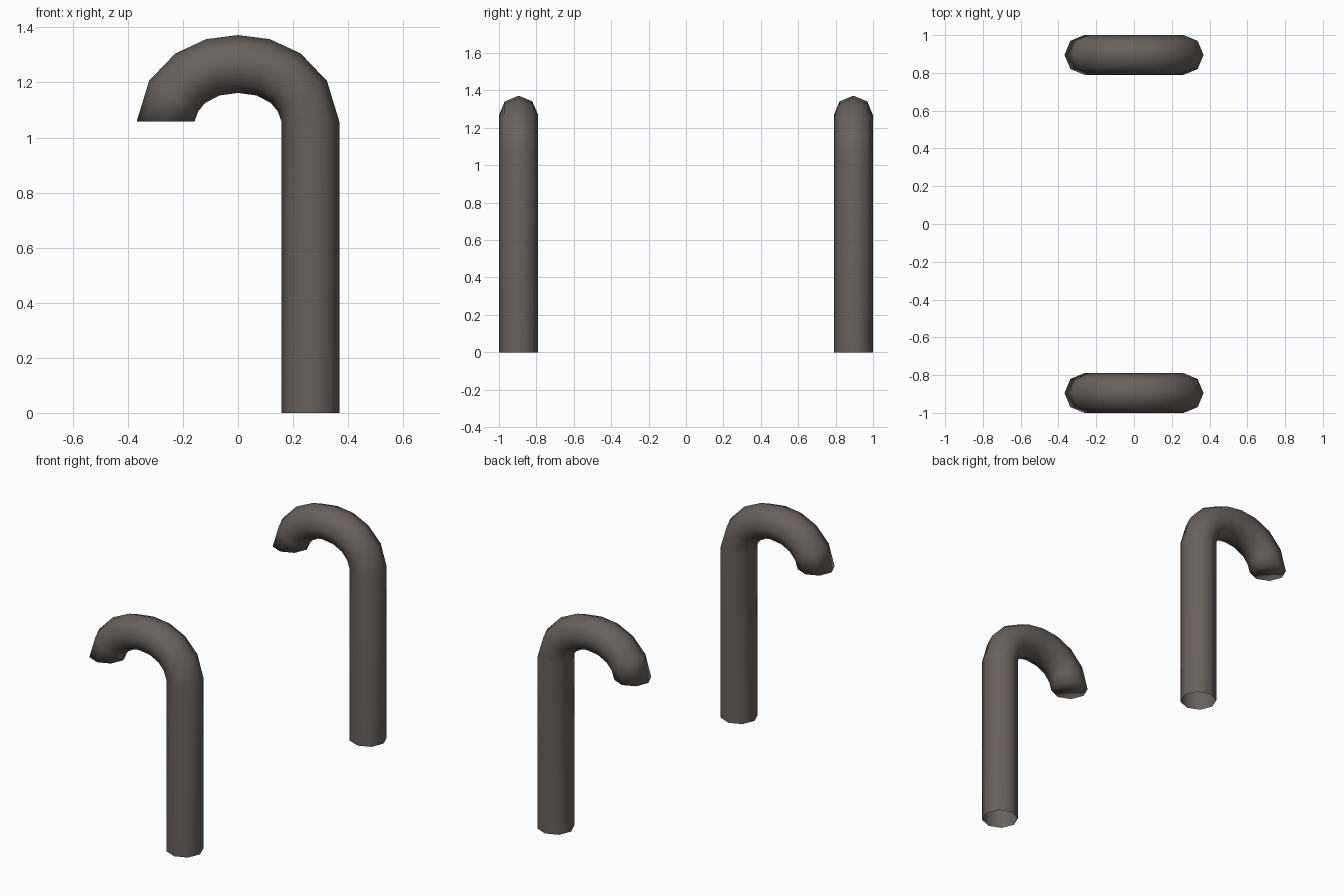
import bpy, bmesh, math

if "Cube" in bpy.data.objects:
    bpy.data.objects.remove(bpy.data.objects["Cube"])

SIDES = 8
RADIUS = 0.105

metal = bpy.data.materials.new("dark warm grey")
metal.diffuse_color = (0.14, 0.12, 0.11, 1)
metal.use_nodes = True
metal.node_tree.nodes["Principled BSDF"].inputs["Base Color"].default_value = metal.diffuse_color

# Centre line rings: x, z, angle of the outward direction in degrees
quarter = [(0.263, 1.058, 0), (0.234, 1.150, 32), (0.174, 1.215, 59), (0.092, 1.255, 77)]
rings = [(0.263, 0.0, 0)] + quarter + [(0, 1.267, 90)]
rings += [(-x, z, 180 - a) for x, z, a in reversed(quarter)]


def build_hook(name, y):
    bm = bmesh.new()
    loops = []
    for x, z, angle in rings:
        a = math.radians(angle)
        loop = []
        for i in range(SIDES):
            t = 2 * math.pi * i / SIDES
            out = RADIUS * math.cos(t)
            loop.append(bm.verts.new((x + out * math.cos(a),
                                      RADIUS * math.sin(t),
                                      z + out * math.sin(a))))
        loops.append(loop)
    # Tube walls
    for lo, hi in zip(loops, loops[1:]):
        for i in range(SIDES):
            j = (i + 1) % SIDES
            bm.faces.new((lo[i], lo[j], hi[j], hi[i]))
    # Closed tip; the foot of the stem stays open
    bm.faces.new(loops[-1])
    bmesh.ops.recalc_face_normals(bm, faces=bm.faces[:])
    for f in bm.faces:
        f.smooth = True
    mesh = bpy.data.meshes.new(name)
    bm.to_mesh(mesh)
    bm.free()
    mesh.materials.append(metal)
    obj = bpy.data.objects.new(name, mesh)
    obj.location.y = y
    bpy.context.collection.objects.link(obj)


# Pair of hooked pipes
build_hook("front_hooked_pipe", -0.895)
build_hook("back_hooked_pipe", 0.895)
